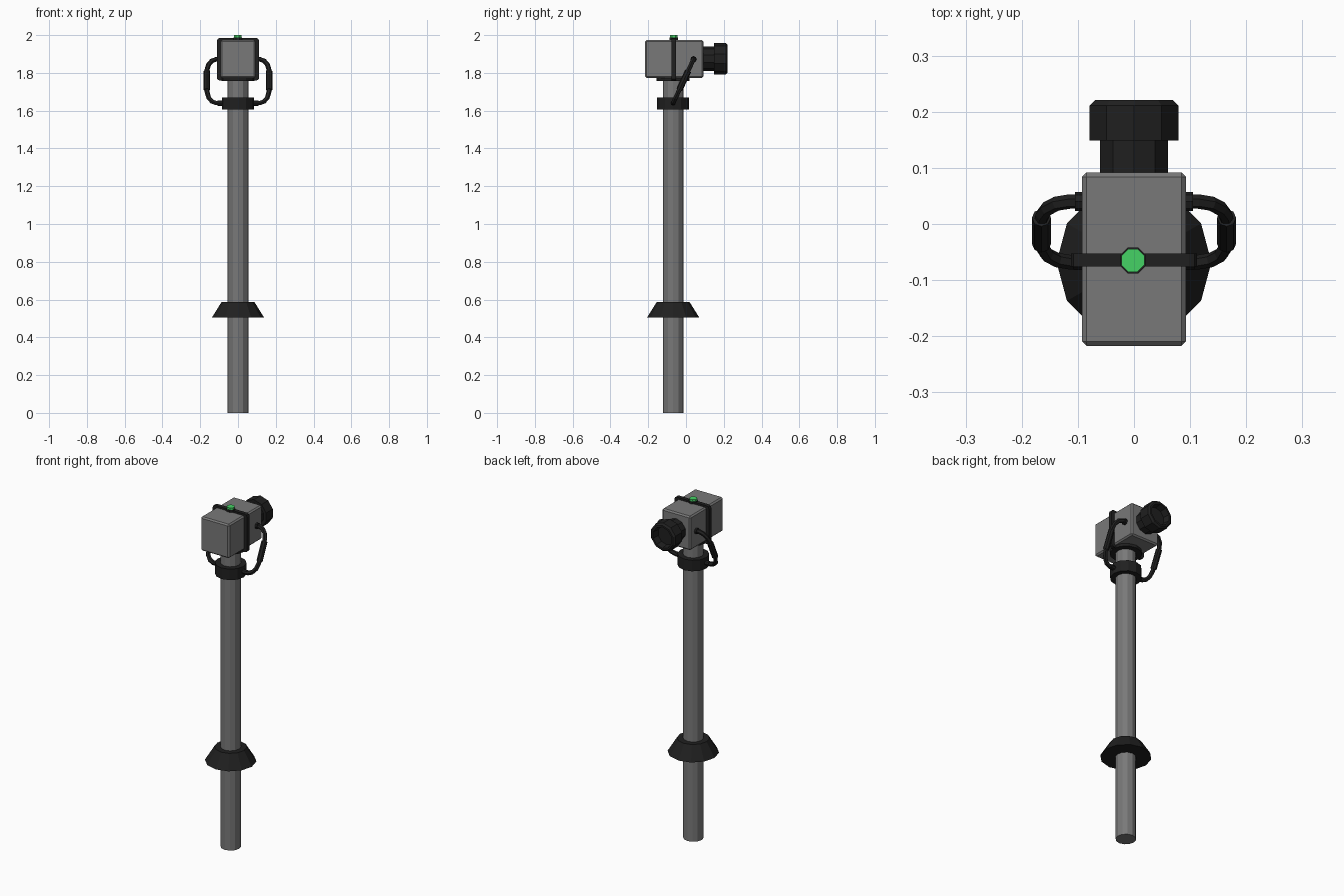
import bpy, bmesh
from math import pi
from mathutils import Vector, Matrix

if "Cube" in bpy.data.objects:
    bpy.data.objects.remove(bpy.data.objects["Cube"])

CY = -0.068   # y of the pole axis
LZ = 1.875    # height of the lens axis


def material(name, color):
    m = bpy.data.materials.new(name)
    m.diffuse_color = color
    m.use_nodes = True
    m.node_tree.nodes["Principled BSDF"].inputs["Base Color"].default_value = m.diffuse_color
    return m


grey = material("grey_paint", (0.19, 0.19, 0.19, 1))
dark = material("dark_plastic", (0.014, 0.014, 0.014, 1))
green = material("green_light", (0.06, 0.65, 0.13, 1))


def finish(name, bm, mat):
    bmesh.ops.recalc_face_normals(bm, faces=bm.faces)
    me = bpy.data.meshes.new(name)
    bm.to_mesh(me)
    bm.free()
    me.materials.append(mat)
    ob = bpy.data.objects.new(name, me)
    bpy.context.collection.objects.link(ob)
    return ob


def lathe(name, profile, sides, matrix, mat, turn=0.0):
    """Flat-sided solid from (radius, height) rings, capped at both ends."""
    bm = bmesh.new()
    rings = []
    for r, h in profile:
        c = bmesh.ops.create_circle(bm, segments=sides, radius=r,
                                    matrix=matrix @ Matrix.Translation((0, 0, h)) @ Matrix.Rotation(turn, 4, 'Z'))
        rings.append(c['verts'])
    for a, b in zip(rings, rings[1:]):
        for i in range(sides):
            j = (i + 1) % sides
            bm.faces.new((a[i], a[j], b[j], b[i]))
    bm.faces.new(rings[0])
    bm.faces.new(rings[-1])
    return finish(name, bm, mat)


def box(name, size, centre, mat, bevel, segments=1, only_along_y=False):
    """Box with bevelled edges, or only those running along y."""
    bm = bmesh.new()
    bmesh.ops.create_cube(bm, size=1, matrix=Matrix.Translation(centre) @ Matrix.Diagonal((*size, 1)))
    edges = [e for e in bm.edges
             if not only_along_y or abs(e.verts[0].co.y - e.verts[1].co.y) > 0.01]
    bmesh.ops.bevel(bm, geom=edges, offset=bevel, segments=segments, profile=0.5, affect='EDGES')
    return finish(name, bm, mat)


def rod(name, a, b, r, mat, sides=8):
    a, b = Vector(a), Vector(b)
    d = b - a
    m = Matrix.Translation(a) @ d.to_track_quat('Z', 'Y').to_matrix().to_4x4()
    return lathe(name, [(r, 0), (r, d.length)], sides, m, mat)


def tube(name, points, r, mat):
    cu = bpy.data.curves.new(name, 'CURVE')
    cu.dimensions = '3D'
    cu.bevel_depth, cu.bevel_resolution, cu.use_fill_caps = r, 1, True
    sp = cu.splines.new('POLY')
    sp.use_smooth = False
    sp.points.add(len(points) - 1)
    for p, co in zip(sp.points, points):
        p.co = (*co, 1)
    ob = bpy.data.objects.new(name, cu)
    bpy.context.collection.objects.link(ob)
    cu.materials.append(mat)


axis = Matrix.Translation((0, CY, 0))

# Pole with flared skirt, upper collar and head mount
lathe("pole", [(0.055, 0), (0.055, 1.78)], 12, axis, grey)
lathe("skirt", [(0.138, 0.505), (0.087, 0.587)], 12, axis, dark)
lathe("collar", [(0.085, 1.606), (0.085, 1.671)], 12, axis, dark)
lathe("head_mount", [(0.087, 1.757), (0.087, 1.782)], 12, axis, dark)

# Camera head and the strap around it
box("camera_body", (0.186, 0.309, 0.2), (0, -0.0625, 1.873), grey, 0.008)
box("strap", (0.224, 0.023, 0.224), (0, CY + 0.004, 1.872), dark, 0.014, 2, True)

# Indicator on top
top = Matrix.Translation((-0.002, CY + 0.003, 0))
lathe("indicator_base", [(0.025, 1.975), (0.025, 1.988)], 8, top, dark, pi / 8)
lathe("indicator_light", [(0.022, 1.98), (0.022, 2.0)], 8, top, green, pi / 8)

# Lens pointing backwards along +y, with recessed glass
lens = Matrix.Translation((0, 0, LZ)) @ Matrix.Rotation(-pi / 2, 4, 'X')
lathe("lens_barrel", [(0.064, 0.08), (0.064, 0.155)], 10, lens, dark, pi / 2)
lathe("lens_hood", [(0.083, 0.149), (0.083, 0.211), (0.073, 0.221), (0.062, 0.221), (0.057, 0.18)],
      10, lens, dark, pi / 2)
for part in ("lens_barrel", "lens_hood"):   # put a corner at the top
    bpy.data.objects[part].data.transform(
        Matrix.Translation((0, 0, LZ)) @ Matrix.Rotation(pi / 10, 4, 'Y') @ Matrix.Translation((0, 0, -LZ))
        if max(abs(v.co.x) for v in bpy.data.objects[part].data.vertices)
        > max(abs(v.co.z - LZ) for v in bpy.data.objects[part].data.vertices) else Matrix())

# Looping cable on each side, with a thick sleeve and end plugs
loop = [(0.08, 1.64), (0.115, 1.64), (0.137, 1.648), (0.155, 1.668), (0.164, 1.70), (0.165, 1.73),
        (0.165, 1.80), (0.163, 1.822), (0.155, 1.845), (0.138, 1.864), (0.115, 1.872), (0.09, 1.872)]


def on_loop(s, x, z):
    return (s * x, CY + (z - 1.64) / 0.232 * 0.108, z)


for s, side in ((-1, "left"), (1, "right")):
    tube(side + "_cable", [on_loop(s, x, z) for x, z in loop], 0.013, dark)
    rod(side + "_cable_sleeve", on_loop(s, 0.165, 1.71), on_loop(s, 0.165, 1.81), 0.017, dark)
    rod(side + "_body_plug", on_loop(s, 0.088, 1.872), on_loop(s, 0.105, 1.872), 0.017, dark)
    rod(side + "_collar_plug", on_loop(s, 0.07, 1.64), on_loop(s, 0.108, 1.64), 0.014, dark)
